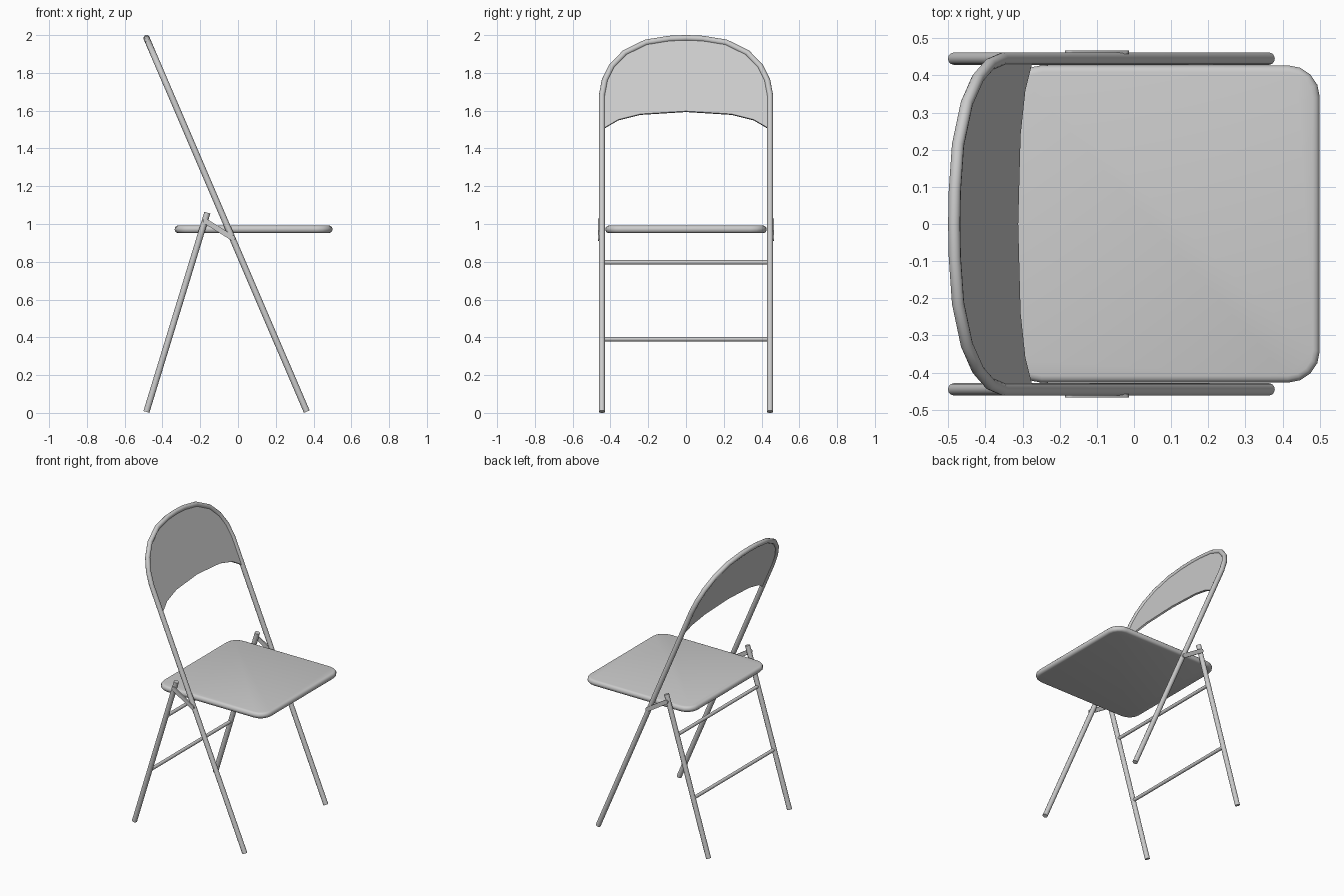
import bpy, bmesh, math
from mathutils import Vector

if "Cube" in bpy.data.objects:
    bpy.data.objects.remove(bpy.data.objects["Cube"])

R = 0.0165          # tube radius
Y = 0.445           # side spacing of the tubes


def finish(ob, angle=35):
    bpy.ops.object.select_all(action='DESELECT')
    ob.select_set(True)
    bpy.context.view_layer.objects.active = ob
    if ob.type == 'CURVE':
        bpy.ops.object.convert(target='MESH')
        ob = bpy.context.object
    bpy.ops.object.shade_smooth_by_angle(angle=math.radians(angle))
    return ob


def tube(name, pts, r):
    cu = bpy.data.curves.new(name, 'CURVE')
    cu.dimensions = '3D'
    cu.bevel_depth = r
    cu.bevel_resolution = 4
    cu.use_fill_caps = True
    sp = cu.splines.new('POLY')
    sp.points.add(len(pts) - 1)
    for p, co in zip(sp.points, pts):
        p.co = (*co, 1)
    ob = bpy.data.objects.new(name, cu)
    bpy.context.collection.objects.link(ob)
    return finish(ob)


def slab(name, outline, depth, bevel=0, segments=2):
    """Extrude a flat outline along a vector, optionally rounding its rims."""
    bm = bmesh.new()
    face = bm.faces.new([bm.verts.new(p) for p in outline])
    res = bmesh.ops.extrude_face_region(bm, geom=[face], use_keep_orig=True)
    verts = [v for v in res['geom'] if isinstance(v, bmesh.types.BMVert)]
    bmesh.ops.translate(bm, verts=verts, vec=depth)
    bmesh.ops.recalc_face_normals(bm, faces=bm.faces)
    if bevel:
        n = len(outline)
        rims = {e for f in bm.faces if len(f.verts) == n for e in f.edges}
        bmesh.ops.bevel(bm, geom=list(rims), offset=bevel, segments=segments,
                        profile=0.5, affect='EDGES')
    me = bpy.data.meshes.new(name)
    bm.to_mesh(me)
    bm.free()
    ob = bpy.data.objects.new(name, me)
    bpy.context.collection.objects.link(ob)
    return finish(ob)


def frame_x(z):     # slanted plane of the front legs and back
    return 0.364 + (z - 0.0066) * (-0.484 - 0.364) / (1.984 - 0.0066)


def rear_x(z):      # slanted plane of the rear legs
    return -0.485 + (z - 0.005) * 0.306


def mirrored(half):  # half runs from the +y side to the centre line
    return half + [(-y, z) for y, z in reversed(half[:-1])]


# Front legs and arched back in one bent tube
arch = mirrored([(Y, 1.68), (0.430, 1.76), (0.393, 1.835), (0.325, 1.905),
                 (0.213, 1.96), (0.09, 1.98), (0, 1.984)])
path = [(Y, 0.0066)] + arch + [(-Y, 0.0066)]
tube("front_frame", [(frame_x(z), y, z) for y, z in path], R)

# Backrest panel filling the arch
lower = mirrored([(Y, 1.50), (0.36, 1.55), (0.24, 1.58), (0, 1.595)])
normal = Vector((0.919, 0, 0.394))
outline = [Vector((frame_x(z), y, z)) - normal * 0.006
           for y, z in arch + lower[::-1]]
slab("backrest_panel", outline, normal * 0.012)

# Seat with rounded corners and rolled edge
x0, x1, w, c = -0.335, 0.5, 0.427, 0.085
seat = []
for i, (cx, cy) in enumerate([(x1 - c, w - c), (x0 + c, w - c),
                              (x0 + c, c - w), (x1 - c, c - w)]):
    for k in range(5):
        a = math.radians(90 * i + 22.5 * k)
        seat.append((cx + c * math.cos(a), cy + c * math.sin(a), 0.952))
slab("seat", seat, (0, 0, 0.04), bevel=0.018, segments=3)

# Rear legs and hinge links on both sides
for side, s in (("left", 1), ("right", -1)):
    tube("rear_leg_" + side,
         [(rear_x(0.005), s * Y, 0.005), (rear_x(1.06), s * Y, 1.06)], R)
    a, b = Vector((-0.172, 0, 1.015)), Vector((-0.028, 0, 0.925))
    ang = math.atan2(b.z - a.z, b.x - a.x)
    link = []
    for cen, start in ((b, ang - math.pi / 2), (a, ang + math.pi / 2)):
        for k in range(7):
            t = start + math.pi * k / 6
            link.append((cen.x + 0.014 * math.cos(t), s * 0.458,
                         cen.z + 0.014 * math.sin(t)))
    slab("hinge_link_" + side, link, (0, s * 0.009, 0))

# Cross bars between the rear legs
for name, z in (("upper_crossbar", 0.797), ("lower_crossbar", 0.39)):
    tube(name, [(rear_x(z), Y, z), (rear_x(z), -Y, z)], 0.0115)
